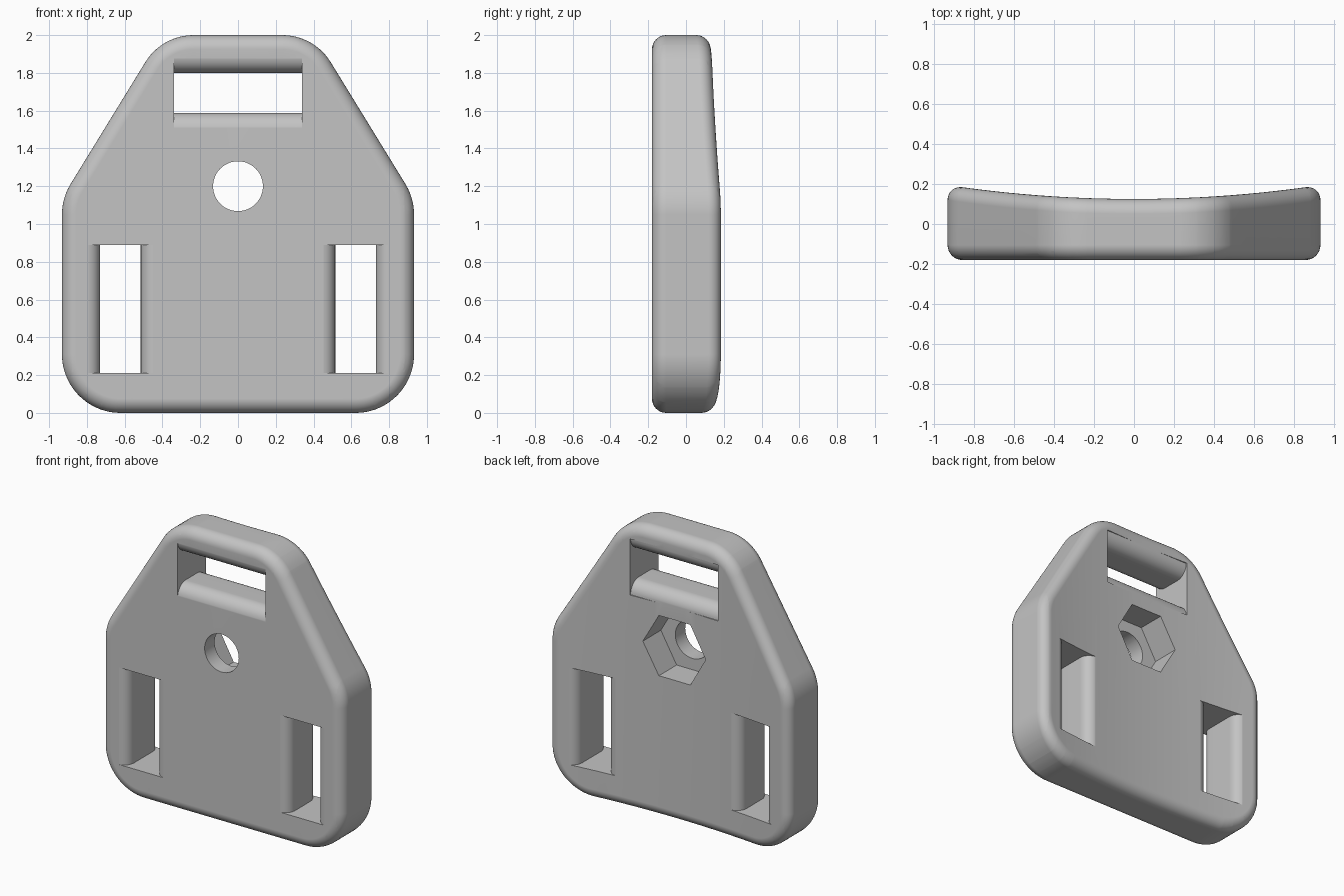
import bpy, bmesh, math
from mathutils import Vector

if "Cube" in bpy.data.objects:
    bpy.data.objects.remove(bpy.data.objects["Cube"], do_unlink=True)

FRONT, EDGE = -0.18, 0.075

grey = bpy.data.materials.new("plain_grey")
grey.use_nodes = True
colour = (0.55, 0.55, 0.55, 1)
grey.diffuse_color = colour
grey.node_tree.nodes["Principled BSDF"].inputs["Base Color"].default_value = colour


def back(x):
    """Depth of the gently hollow back surface."""
    return 0.125 + 0.08 * x * x


def loft(name, rings):
    """Closed solid through a list of rings of equal length."""
    bm = bmesh.new()
    loops = [[bm.verts.new(p) for p in ring] for ring in rings]
    n = len(loops[0])
    for a, b in zip(loops, loops[1:]):
        for i in range(n):
            j = (i + 1) % n
            bm.faces.new((a[i], a[j], b[j], b[i]))
    bm.faces.new(loops[0])
    bm.faces.new(loops[-1])
    bmesh.ops.recalc_face_normals(bm, faces=bm.faces)
    mesh = bpy.data.meshes.new(name)
    bm.to_mesh(mesh)
    bm.free()
    mesh.materials.append(grey)
    ob = bpy.data.objects.new(name, mesh)
    bpy.context.collection.objects.link(ob)
    return ob


def outline(inset, y):
    """Rounded plate outline, shrunk by the inset."""
    lean = 31.4
    corners = [(0.622, 0.31, 0.31, -90, 0), (0.622, 1.05, 0.31, 0, lean),
               (0.235, 1.70, 0.30, lean, 90)]
    half = []
    for cx, cz, r, a0, a1 in corners:
        steps = max(6, round((a1 - a0) / 5))
        for i in range(steps + 1):
            a = math.radians(a0 + (a1 - a0) * i / steps)
            half.append((cx + (r - inset) * math.cos(a), y, cz + (r - inset) * math.sin(a)))
    return half + [(-x, y, z) for x, y, z in reversed(half)]


# Plate with rounded rims
STEPS = 8
FLAT_BACK = 0.1
rim = []
for i in range(STEPS + 1):
    a = math.pi / 2 * i / STEPS
    rim.append((EDGE * (1 - math.sin(a)), EDGE * (1 - math.cos(a))))
rings = [outline(d, FRONT + h) for d, h in rim]
rings += [outline(d, FLAT_BACK - h) for d, h in reversed(rim)]
plate = loft("strap_plate", rings)

# Hollow the back across the width
bm = bmesh.new()
bm.from_mesh(plate.data)
for i in range(-11, 12):
    bmesh.ops.bisect_plane(bm, geom=bm.verts[:] + bm.edges[:] + bm.faces[:],
                           plane_co=(i * 0.08, 0, 0), plane_no=(1, 0, 0))
for v in bm.verts:
    if v.co.y > 0:
        v.co.y += back(v.co.x) - FLAT_BACK
bm.to_mesh(plate.data)
bm.free()


def slot_side(pos, direction, r, y_back):
    """Rounded slot wall as (position, y) pairs from front to back."""
    arc = [math.pi / 2 * i / 8 for i in range(9)]
    front = [(pos + direction * r * (1 - math.sin(a)), FRONT - 0.001 + r * (1 - math.cos(a)))
             for a in arc]
    rear = [(p, y_back + 0.001 - (y - FRONT + 0.001)) for p, y in reversed(front)]
    wide = pos + direction * r
    return [(wide, -0.4)] + front + rear + [(wide, 0.4)]


def prism(name, profile, place, lo, hi):
    return loft(name, [[place(p, y, e) for p, y in profile] for e in (lo, hi)])


def cylinder(name, radius, sides, y0, y1):
    ring = [(radius * math.cos(math.tau * i / sides), 1.2 + radius * math.sin(math.tau * i / sides))
            for i in range(sides)]
    return loft(name, [[(x, y, z) for x, z in ring] for y in (y0, y1)])


# Cutters: strap slots, bolt hole and hexagonal nut pocket
top = slot_side(1.588, -1, 0.09, back(0)) + slot_side(1.80, 1, 0.09, back(0))[::-1]
cutters = [prism("top_slot_cutter", top, lambda p, y, e: (e, y, p), -0.34, 0.34)]
side = slot_side(0.515, -1, 0.075, back(0.44)) + slot_side(0.73, 1, 0.075, back(0.805))[::-1]
for name, s in (("left", 1), ("right", -1)):
    cutters.append(prism(name + "_slot_cutter", side,
                         lambda p, y, e: (s * p, y, e), 0.21, 0.888))
cutters.append(cylinder("bolt_hole_cutter", 0.132, 48, -0.4, 0.4))
cutters.append(cylinder("nut_pocket_cutter", 0.243, 6, -0.07, 0.4))

bpy.context.view_layer.objects.active = plate
for ob in bpy.context.selected_objects:
    ob.select_set(False)
plate.select_set(True)
for cutter in cutters:
    mod = plate.modifiers.new("cut", 'BOOLEAN')
    mod.operation, mod.solver, mod.object = 'DIFFERENCE', 'EXACT', cutter
    bpy.ops.object.modifier_apply(modifier=mod.name)
    bpy.data.objects.remove(cutter, do_unlink=True)

# Smooth shading with crisp cut edges
bpy.ops.object.shade_smooth_by_angle(angle=math.radians(30))
weighted = plate.modifiers.new("clean_normals", 'WEIGHTED_NORMAL')
weighted.keep_sharp = True
